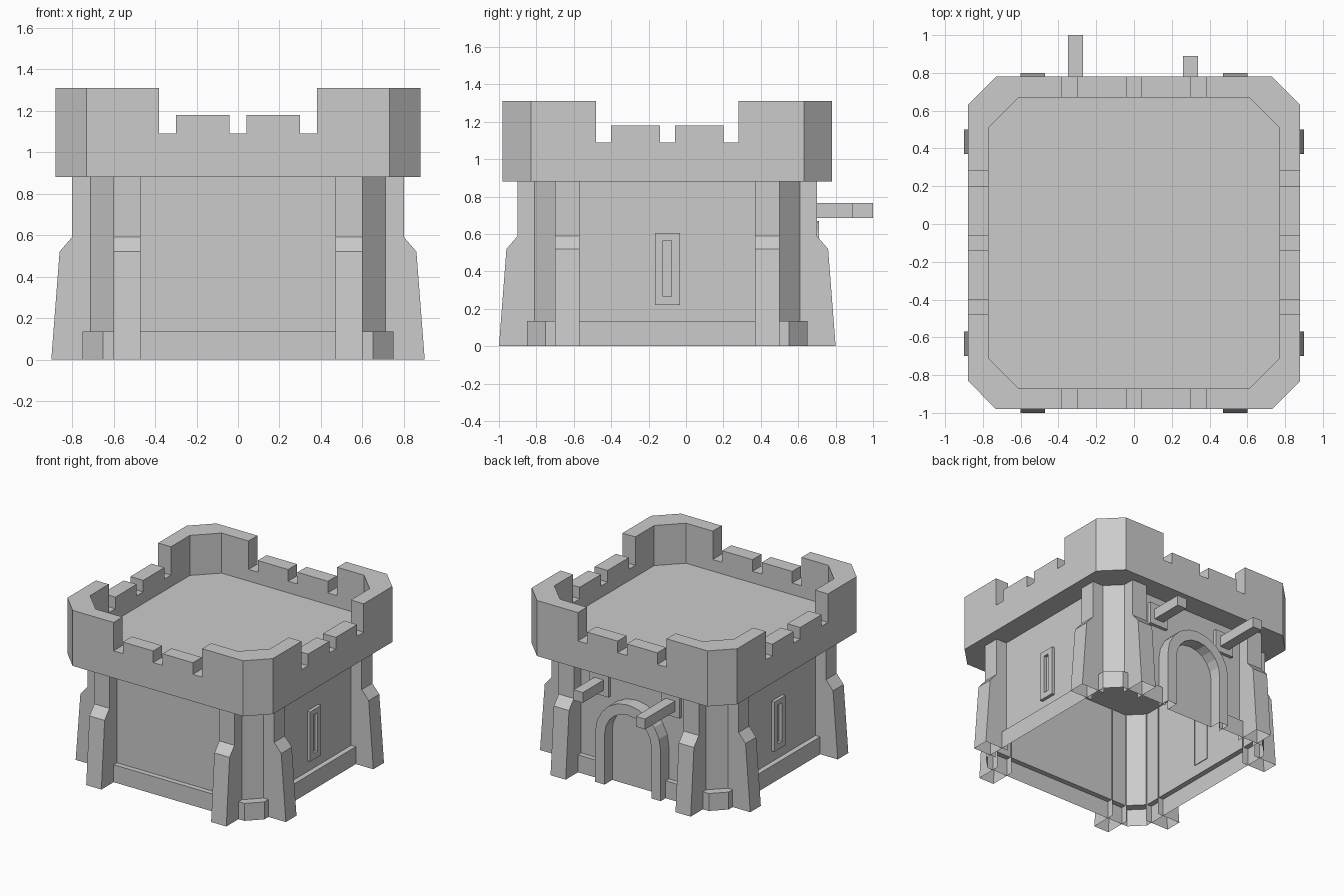
import bpy, bmesh
from math import cos, sin, pi

if "Cube" in bpy.data.objects:
    bpy.data.objects.remove(bpy.data.objects["Cube"])

CY = -0.1            # the tower's centre in y
BACK = CY + 0.71     # back wall plane


def make(name, verts, faces, recalc=True):
    me = bpy.data.meshes.new(name)
    me.from_pydata(verts, [], faces)
    bm = bmesh.new()
    bm.from_mesh(me)
    bmesh.ops.remove_doubles(bm, verts=bm.verts, dist=1e-5)
    if recalc:
        bmesh.ops.recalc_face_normals(bm, faces=bm.faces)
    bm.to_mesh(me)
    bm.free()
    ob = bpy.data.objects.new(name, me)
    bpy.context.collection.objects.link(ob)
    return ob


def side(k, u, r):
    """Point at u along and r out from side k (0 front, 1 right, 2 back, 3 left)."""
    x, y = [(u, -r), (r, u), (-u, r), (-r, -u)][k]
    return x, y + CY


def octagon(half, flat):
    return [side(k, u, half) for k in range(4) for u in (-flat, flat)]


def box(name, x0, x1, y0, y1, z0, z1):
    v = [(x, y, z) for x in (x0, x1) for y in (y0, y1) for z in (z0, z1)]
    return make(name, v, [(0, 1, 3, 2), (4, 6, 7, 5), (0, 4, 5, 1),
                          (2, 3, 7, 6), (0, 2, 6, 4), (1, 5, 7, 3)])


def strip(a, b, closed=True):
    """Quads joining two equal rows of points; a starts at 0, b follows it."""
    n = len(a)
    return a + b, [(i, (i + 1) % n, n + (i + 1) % n, n + i)
                   for i in range(n if closed else n - 1)]


# Chamfered wall shell, open underneath
ring = octagon(0.71, 0.60)
make("tower_wall", *strip([(x, y, 0.135) for x, y in ring],
                          [(x, y, 0.88) for x, y in ring]))

# Plinth: outer face and top ledge, broken at the doorway
def plinth_path(half, flat):
    o = octagon(half, flat)
    return [(-0.25, CY + half)] + o[5:] + o[:5] + [(0.25, CY + half)]

outer, inner = plinth_path(0.75, 0.65), plinth_path(0.71, 0.60)
rows = [[(x, y, 0.0) for x, y in outer], [(x, y, 0.135) for x, y in outer],
        [(x, y, 0.135) for x, y in inner]]
n = len(outer)
make("plinth", sum(rows, []), [(r * n + i, r * n + i + 1, (r + 1) * n + i + 1, (r + 1) * n + i)
                               for r in range(2) for i in range(n - 1)])

# Sloped buttresses, two on each side
profile = [(0.70, 0), (0.90, 0), (0.86, 0.52), (0.80, 0.59), (0.80, 0.88), (0.70, 0.88)]
for k in range(4):
    for u0, u1 in ((-0.60, -0.47), (0.47, 0.60)):
        v = [(*side(k, u, r), z) for u in (u0, u1) for r, z in profile]
        make("buttress", v, [tuple(range(6)), tuple(range(11, 5, -1))] +
             [(i, i + 1, i + 7, i + 6) for i in range(1, 4)])

# Parapet with battlements
us = [-0.73, -0.38, -0.30, -0.04, 0.04, 0.30, 0.38, 0.73]
hs = [1.31, 1.09, 1.18, 1.09, 1.18, 1.09, 1.31, 1.31]   # last one is the chamfer
out, inn, tops = [], [], []
for k in range(4):
    for u, h in zip(us, hs):
        out.append(side(k, u, 0.88))
        inn.append(side(k, max(-0.61, min(0.61, u)), 0.77))
        tops.append(h)
verts, faces = [], []

def face(pts):
    faces.append(tuple(range(len(verts), len(verts) + len(pts))))
    verts.extend(pts)

for i, h in enumerate(tops):
    j = (i + 1) % len(tops)
    a, b, c, d = out[i], out[j], inn[j], inn[i]
    face([(*a, 0.88), (*b, 0.88), (*b, h), (*a, h)])
    face([(*c, 1.0), (*d, 1.0), (*d, h), (*c, h)])
    face([(*a, h), (*b, h), (*c, h), (*d, h)])
    g = tops[j]
    if g < h:
        face([(*b, g), (*c, g), (*c, h), (*b, h)])
    elif g > h:
        face([(*c, h), (*b, h), (*b, g), (*c, g)])
face([(x, y, 0.88) for x, y in reversed(out)])
face([(x, y, 1.0) for x, y in inn])
make("parapet", verts, faces, recalc=False)

# Arched door surround and door panel on the back
def arch(r):
    return ([(-r, 0)] + [(-r * cos(pi * i / 10), 0.39 + r * sin(pi * i / 10))
                         for i in range(11)] + [(r, 0)])

big, small = arch(0.28), arch(0.20)
rows = [[(x, y, z) for x, z in pts] for pts, y in
        ((big, BACK), (big, 0.71), (small, 0.71), (small, BACK))]
n = len(big)
make("door_surround", sum(rows, []),
     [(r * n + i, r * n + i + 1, (r + 1) * n + i + 1, (r + 1) * n + i)
      for r in range(3) for i in range(n - 1)])
make("door", [(x, BACK + 0.006, z) for x, z in small],
     [tuple(range(n))], recalc=False)

# Beams with wall plates above the door
for x, end in ((-0.31, 1.0), (0.30, 0.89)):
    box("beam", x - 0.04, x + 0.04, BACK, end, 0.685, 0.765)
    box("beam_plate", x - 0.08, x + 0.08, BACK - 0.01, BACK + 0.025, 0.64, 0.81)

# Slit windows on the left and right
def rect(k, w, z0, z1, r):
    return [(*side(k, u, r), z) for u, z in ((-w, z0), (w, z0), (w, z1), (-w, z1))]

for k in (1, 3):
    loops = [rect(k, 0.067, 0.22, 0.605, 0.705), rect(k, 0.067, 0.22, 0.605, 0.735),
             rect(k, 0.022, 0.265, 0.565, 0.735), rect(k, 0.022, 0.265, 0.565, 0.712)]
    f = [(r * 4 + i, r * 4 + (i + 1) % 4, r * 4 + 4 + (i + 1) % 4, r * 4 + 4 + i)
         for r in range(3) for i in range(4)]
    make("slit_window", sum(loops, []), f + [(12, 13, 14, 15)])
